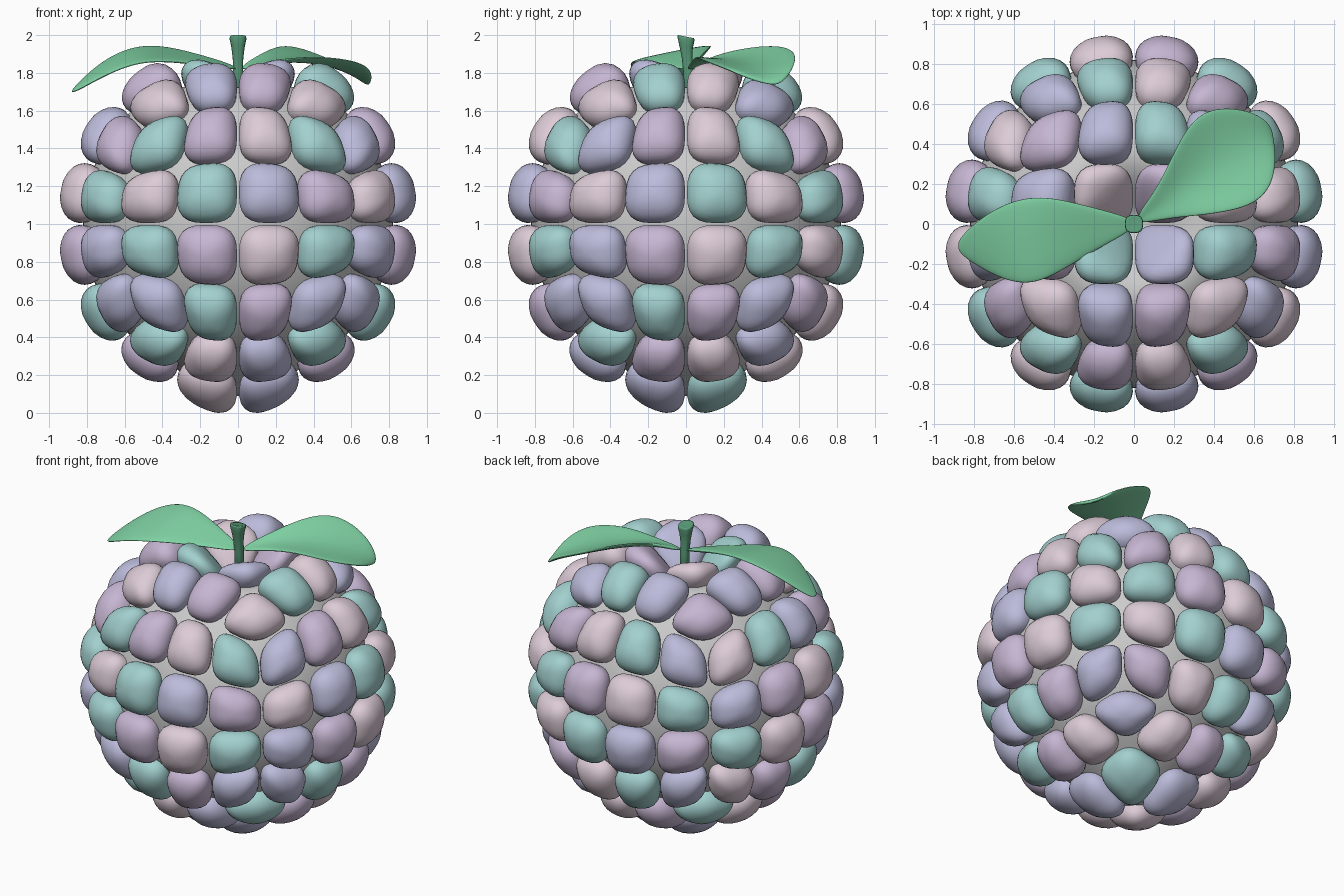
import bpy, bmesh, math
from mathutils import Vector

if "Cube" in bpy.data.objects:
    bpy.data.objects.remove(bpy.data.objects["Cube"])

CELL = math.radians(11.25)   # half the angle covered by one drupelet


def material(name, rgb):
    m = bpy.data.materials.new(name)
    m.diffuse_color = (*rgb, 1)
    m.use_nodes = True
    m.node_tree.nodes["Principled BSDF"].inputs["Base Color"].default_value = m.diffuse_color
    return m


def finish(name, bm, mats=()):
    bmesh.ops.remove_doubles(bm, verts=bm.verts, dist=1e-5)
    bmesh.ops.recalc_face_normals(bm, faces=bm.faces)
    for f in bm.faces:
        f.smooth = True
    me = bpy.data.meshes.new(name)
    bm.to_mesh(me)
    bm.free()
    for m in mats:
        me.materials.append(m)
    ob = bpy.data.objects.new(name, me)
    bpy.context.collection.objects.link(ob)
    return ob


def squircle(t, p=3.0):
    c, s = math.cos(t), math.sin(t)
    f = (abs(c) ** p + abs(s) ** p) ** (-1 / p)
    return c * f, s * f


def bridge(bm, a, b, mat=0):
    n = len(a)
    for i in range(n):
        bm.faces.new((a[i], a[(i + 1) % n], b[(i + 1) % n], b[i])).material_index = mat


def berry_point(axes, a, b, r):
    """Cube-sphere point, with a dimple on top and a blunt tip below."""
    n, u, v = axes
    p = (n + u * math.tan(a) + v * math.tan(b)).normalized() * r
    rho = math.hypot(p.x, p.y)
    if p.z > 0.4:
        p.z += 0.035 * math.exp(-((rho - 0.42) / 0.15) ** 2) - 0.28 * math.exp(-(rho / 0.26) ** 2)
        k = 1 - 0.22 * math.exp(-(rho / 0.32) ** 2)
        p.x *= k
        p.y *= k
    elif p.z < -0.4:
        p.z -= 0.09 * math.exp(-(rho / 0.25) ** 2)
    return p + Vector((0, 0, 1))


X, Y, Z = Vector((1, 0, 0)), Vector((0, 1, 0)), Vector((0, 0, 1))
# six sides: (normal, right, up) and the drupelet colours, top row first
SIDES = [
    ((-Y, X, Z), "TLPT PTBL TLPT BTLB"),
    ((X, Y, Z), "BLPT PBTP BLPT BTLB"),
    ((Y, -X, Z), "LPTB TLPT PTBL LPTB"),
    ((-X, -Y, Z), "PTBL BLPT TPLB PLTB"),
    ((Z, X, Y), "LBTB BPLP LTBT PBLP"),
    ((-Z, X, -Y), "TPBT LPBL PBTP TLPB"),
]
COLOURS = {"T": ("teal", (0.36, 0.63, 0.62)), "P": ("pink", (0.72, 0.60, 0.68)),
           "L": ("lilac", (0.57, 0.47, 0.65)), "B": ("periwinkle", (0.50, 0.50, 0.71))}
KEYS = list(COLOURS)

# Core showing between the drupelets
bm = bmesh.new()
N = 24
for axes, _ in SIDES:
    g = [[bm.verts.new(berry_point(axes, (i / N - 0.5) * math.pi / 2,
                                   (j / N - 0.5) * math.pi / 2, 0.82))
          for i in range(N + 1)] for j in range(N + 1)]
    for j in range(N):
        for i in range(N):
            bm.faces.new((g[j][i], g[j][i + 1], g[j + 1][i + 1], g[j + 1][i]))
finish("berry_core", bm)

# Drupelets: domed rounded squares, (width fraction, radius) from base to crown
DOME = [(0.90, 0.78), (0.95, 0.83), (0.965, 0.855), (0.93, 0.882), (0.85, 0.907),
        (0.72, 0.930), (0.54, 0.949), (0.34, 0.962), (0.15, 0.967)]
SEG = 32
bm = bmesh.new()
for axes, rows in SIDES:
    for j, row in enumerate(rows.split()):
        for i, key in enumerate(row):
            ca, cb, mat = (2 * i - 3) * CELL, (3 - 2 * j) * CELL, KEYS.index(key)
            prev = None
            for w, r in DOME:
                ring = []
                for k in range(SEG):
                    s, t = squircle(k * math.tau / SEG)
                    ring.append(bm.verts.new(berry_point(
                        axes, ca + s * w * CELL, cb + t * w * CELL, r)))
                if prev:
                    bridge(bm, prev, ring, mat)
                prev = ring
            tip = bm.verts.new(berry_point(axes, ca, cb, 0.968))
            for k in range(SEG):
                bm.faces.new((prev[k], prev[(k + 1) % SEG], tip)).material_index = mat
finish("drupelets", bm, [material(*COLOURS[k]) for k in KEYS])

# Stem: slightly bent, flared at the cut end
bm = bmesh.new()
prev = None
for z, r, y in [(1.55, 0.026, 0.02), (1.80, 0.026, 0.012), (1.88, 0.028, 0.006),
                (1.94, 0.036, 0), (1.98, 0.045, 0), (1.992, 0.043, 0), (1.99, 0.033, 0)]:
    ring = []
    for k in range(16):
        s, t = squircle(k * math.tau / 16)
        ring.append(bm.verts.new((s * r, y + t * r, z - t * r * 0.2 * (z > 1.9))))
    if prev:
        bridge(bm, prev, ring)
    else:
        bm.faces.new(ring)
    prev = ring
bm.faces.new(prev)
finish("stem", bm, [material("stem_green", (0.10, 0.33, 0.19))])

# Leaves: rows of back edge, midrib, front edge from stem to tip
LEFT = [
    [(0, 0.03, 1.83), (0, 0, 1.82), (0, -0.03, 1.82)],
    [(-0.25, 0.10, 1.91), (-0.25, -0.03, 1.88), (-0.25, -0.165, 1.85)],
    [(-0.50, 0.165, 1.965), (-0.50, -0.08, 1.92), (-0.50, -0.335, 1.87)],
    [(-0.72, 0.08, 1.87), (-0.71, -0.09, 1.845), (-0.70, -0.27, 1.79)],
    [(-0.88, -0.07, 1.70), (-0.89, -0.11, 1.695), (-0.88, -0.15, 1.69)],
]
RIGHT = [
    [(0.01, 0.04, 1.83), (0.02, 0.02, 1.82), (0.03, 0, 1.82)],
    [(0.13, 0.20, 1.91), (0.16, 0.11, 1.86), (0.20, 0.03, 1.86)],
    [(0.23, 0.45, 1.955), (0.32, 0.25, 1.85), (0.40, 0.04, 1.89)],
    [(0.35, 0.60, 1.93), (0.50, 0.35, 1.82), (0.61, 0.08, 1.87)],
    [(0.58, 0.58, 1.83), (0.64, 0.44, 1.77), (0.70, 0.19, 1.83)],
    [(0.69, 0.50, 1.73), (0.70, 0.43, 1.74), (0.71, 0.34, 1.77)],
]
leaf_green = material("leaf_green", (0.22, 0.66, 0.38))
for name, rows in (("left_leaf", LEFT), ("right_leaf", RIGHT)):
    bm = bmesh.new()
    g = [[bm.verts.new(p) for p in row] for row in rows]
    for a, b in zip(g, g[1:]):
        for i in range(2):
            bm.faces.new((a[i], a[i + 1], b[i + 1], b[i]))
    leaf = finish(name, bm, [leaf_green])
    solid = leaf.modifiers.new("thickness", "SOLIDIFY")
    solid.thickness = 0.025
    solid.offset = 0
    sub = leaf.modifiers.new("smooth", "SUBSURF")
    sub.levels = sub.render_levels = 3
